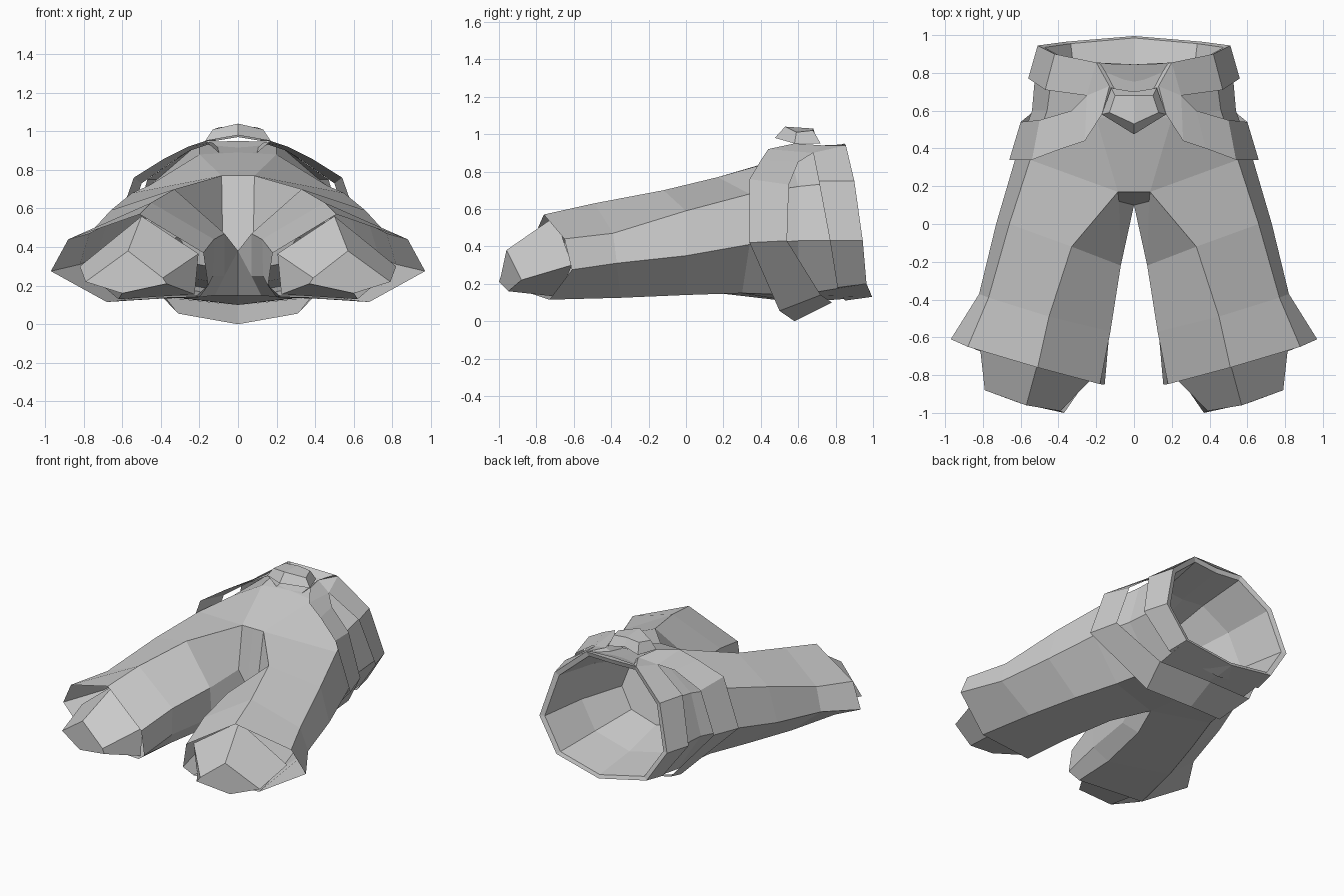
import bpy

cube = bpy.data.objects.get("Cube")
if cube:
    bpy.data.objects.remove(cube, do_unlink=True)

cloth = bpy.data.materials.new("plain grey")
cloth.use_nodes = True
GREY = (0.6, 0.6, 0.6, 1)
cloth.diffuse_color = GREY
shader = cloth.node_tree.nodes["Principled BSDF"]
shader.inputs["Base Color"].default_value = GREY
shader.inputs["Roughness"].default_value = 0.8


def build(name, verts, faces):
    """Make a flat-shaded half mesh and mirror it across x."""
    mesh = bpy.data.meshes.new(name)
    mesh.from_pydata(verts, [], faces)
    mesh.materials.append(cloth)
    obj = bpy.data.objects.new(name, mesh)
    bpy.context.scene.collection.objects.link(obj)
    mirror = obj.modifiers.new("mirror", "MIRROR")
    mirror.use_clip = True
    mirror.merge_threshold = 0.001
    return obj


def loft(name, rings, closed=False, cap_end=False):
    """Bridge successive rings of equal length with quads."""
    count = len(rings[0])
    verts = [point for ring in rings for point in ring]
    faces = []
    for row in range(len(rings) - 1):
        for col in range(count if closed else count - 1):
            nxt = (col + 1) % count
            a, b = row * count, (row + 1) * count
            faces.append((a + col, a + nxt, b + nxt, b + col))
    if cap_end:
        last = (len(rings) - 1) * count
        faces.append(tuple(range(last, last + count)))
    return build(name, verts, faces)


def shrink(ring, scale, depth):
    """Copy a waist ring, drawn in towards its middle and pushed inwards."""
    middle = 0.48
    return [(x * scale, y - depth, middle + (z - middle) * scale) for x, y, z in ring]


# Trouser legs: ridge, upper outside, outside, bottom, inner bottom, inner low, inner
hem = [(.51, -.76, .57), (.88, -.65, .44), (.97, -.61, .275), (.68, -.73, .115),
       (.22, -.82, .145), (.155, -.85, .2), (.18, -.848, .37)]
knee = [(.45, -.49, .63), (.77, -.39, .47), (.82, -.37, .31), (.6, -.35, .125),
        (.2, -.5, .14), (.13, -.57, .25), (.125, -.57, .44)]
thigh = [(.33, -.12, .7), (.66, 0, .59), (.73, 0, .35), (.5, 0, .14),
         (.12, -.1, .15), (.07, -.2, .25), (.07, -.22, .47)]
crotch = [(.085, .17, .77), (.55, .34, .68), (.63, .34, .41), (.4, .3, .15),
          (0, .17, .15), (0, .1, .38), (.08, .12, .47)]
loft("trouser_legs", [crotch, thigh, knee, hem], closed=True)

# Crotch panel closing the gap between the legs
crotch_top = (0, .17, .77)
build("crotch_panel", [crotch_top, crotch[0], crotch[6], crotch[5]], [(0, 1, 2, 3)])

# Hips up to the waist opening, from front centre to back centre
hips = [(0, .58, .89), (.2, .56, .88), (.46, .6, .72), (.54, .6, .43), (.35, .6, .14), (0, .6, .1)]
waist = [(0, .845, .93), (.2, .855, .94), (.42, .9, .75), (.51, .945, .43), (.36, .965, .2), (0, .995, .13)]
loft("hips", [[crotch_top] + crotch[:5], hips, waist])

# Narrow rim and deep hollow lining inside the waist
loft("waist_lining", [waist, shrink(waist, .93, .01), shrink(waist, .82, .35),
                      shrink(waist, .6, .65)], cap_end=True)

# Belt flares away from the hips below the waist opening
belt_edge = [(.13, .73, .94), (.25, .68, .9), (.47, .71, .75), (.56, .77, .43), (.38, .81, .18), (0, .85, .11)]
belt_top = [waist[1]] + waist[1:]
loft("belt", [belt_top[1:], belt_edge[1:]])
build("belt_front", [waist[1], belt_edge[0], belt_edge[1]], [(0, 1, 2)])

# Sunken panel behind the buckle, with its sloping sides
loft("belt_notch", [[(0, .845, .95), (.18, .85, .945), waist[1]],
                    [(0, .71, .9), (.09, .71, .9), belt_edge[0]],
                    [(0, .58, .89), (.1, .58, .89), (.17, .58, .95)]])

# Short overskirt hanging below the belt
skirt_top = [(.13, .73, .94), (.25, .68, .9), (.33, .6, .85), (.5, .55, .73),
             (.6, .54, .43), (.38, .72, .14), (0, .78, .1)]
skirt_edge = [(.17, .58, .95), (.26, .44, .92), (.38, .4, .86), (.54, .34, .76),
              (.66, .34, .42), (.31, .5, .055), (0, .58, 0)]
loft("overskirt", [skirt_top, skirt_edge])

# Raised five-sided buckle
buckle_base = [(0, .7, .97), (.12, .72, .95), (.17, .58, .95), (0, .475, .98)]
buckle_face = [(0, .68, 1.03), (.1, .68, 1.02), (.13, .59, 1.01), (0, .53, 1.04)]
loft("buckle", [buckle_base, buckle_face], cap_end=True)

# Tapered foot cuffs poking out of the hems
cuff_start = [(.5, -.7, .56), (.82, -.61, .3), (.62, -.68, .13), (.225, -.79, .155), (.205, -.8, .365)]
cuff_end = [(.57, -.96, .38), (.79, -.88, .22), (.6, -.95, .16), (.37, -1, .21), (.39, -.99, .24)]
loft("foot_cuffs", [cuff_start, cuff_end], closed=True, cap_end=True)
